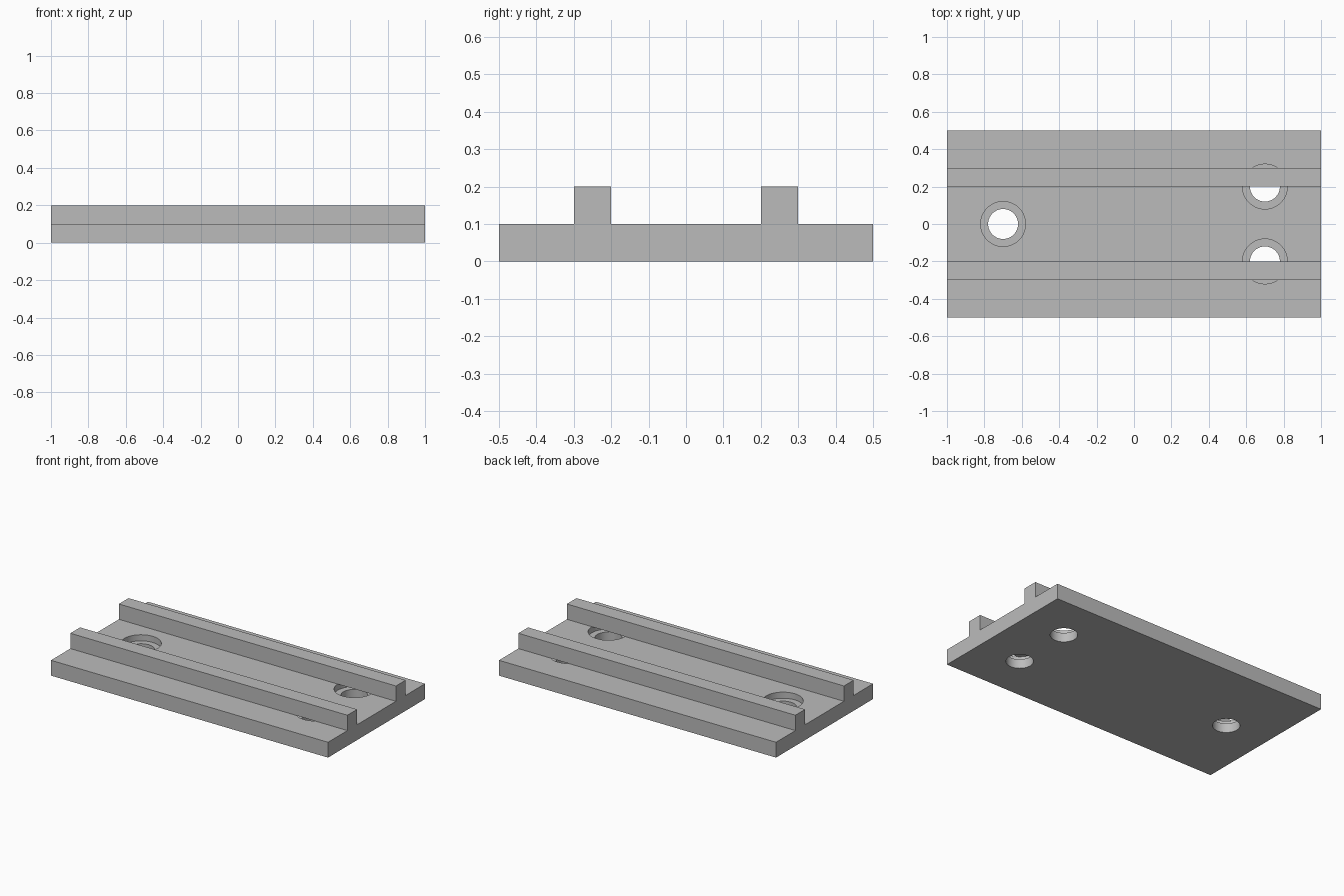
import bpy
import bmesh
from mathutils import Matrix

if "Cube" in bpy.data.objects:
    bpy.data.objects.remove(bpy.data.objects["Cube"])

grey = bpy.data.materials.new("plain_grey")
grey.use_nodes = True
colour = (0.5, 0.5, 0.5, 1)
grey.diffuse_color = colour
grey.node_tree.nodes["Principled BSDF"].inputs["Base Color"].default_value = colour


def add_object(name, bm):
    mesh = bpy.data.meshes.new(name)
    bm.to_mesh(mesh)
    bm.free()
    mesh.materials.append(grey)
    obj = bpy.data.objects.new(name, mesh)
    bpy.context.collection.objects.link(obj)
    return obj


def box(name, size, centre):
    bm = bmesh.new()
    bmesh.ops.create_cube(bm, size=1, matrix=Matrix.Translation(centre) @ Matrix.Diagonal((*size, 1)))
    return add_object(name, bm)


def cylinder(name, radius, bottom, top, x, y):
    bm = bmesh.new()
    bmesh.ops.create_cone(bm, cap_ends=True, segments=64, radius1=radius, radius2=radius,
                          depth=top - bottom,
                          matrix=Matrix.Translation((x, y, (top + bottom) / 2)))
    return add_object(name, bm)


def cut(target, cutter):
    mod = target.modifiers.new("cut", 'BOOLEAN')
    mod.operation = 'DIFFERENCE'
    mod.solver = 'EXACT'
    mod.object = cutter
    cutter.hide_render = True
    bpy.context.view_layer.objects.active = target
    bpy.ops.object.modifier_apply(modifier=mod.name)
    bpy.data.objects.remove(cutter)


# Base plate with three counterbored screw holes
plate = box("base_plate", (2, 1, 0.1), (0, 0, 0.05))
for x, y in ((-0.7, 0), (0.7, 0.2), (0.7, -0.2)):
    cut(plate, cylinder("screw_hole_cutter", 0.08, -0.1, 0.2, x, y))
    cut(plate, cylinder("counterbore_cutter", 0.12, 0.06, 0.2, x, y))

# Two rails that bridge the holes
for side, name in ((1, "back_rail"), (-1, "front_rail")):
    box(name, (2, 0.1, 0.1), (0, side * 0.25, 0.15))

# Smooth hole walls, sharp edges elsewhere
bpy.ops.object.select_all(action='DESELECT')
plate.select_set(True)
bpy.context.view_layer.objects.active = plate
bpy.ops.object.shade_smooth_by_angle(angle=0.6)
